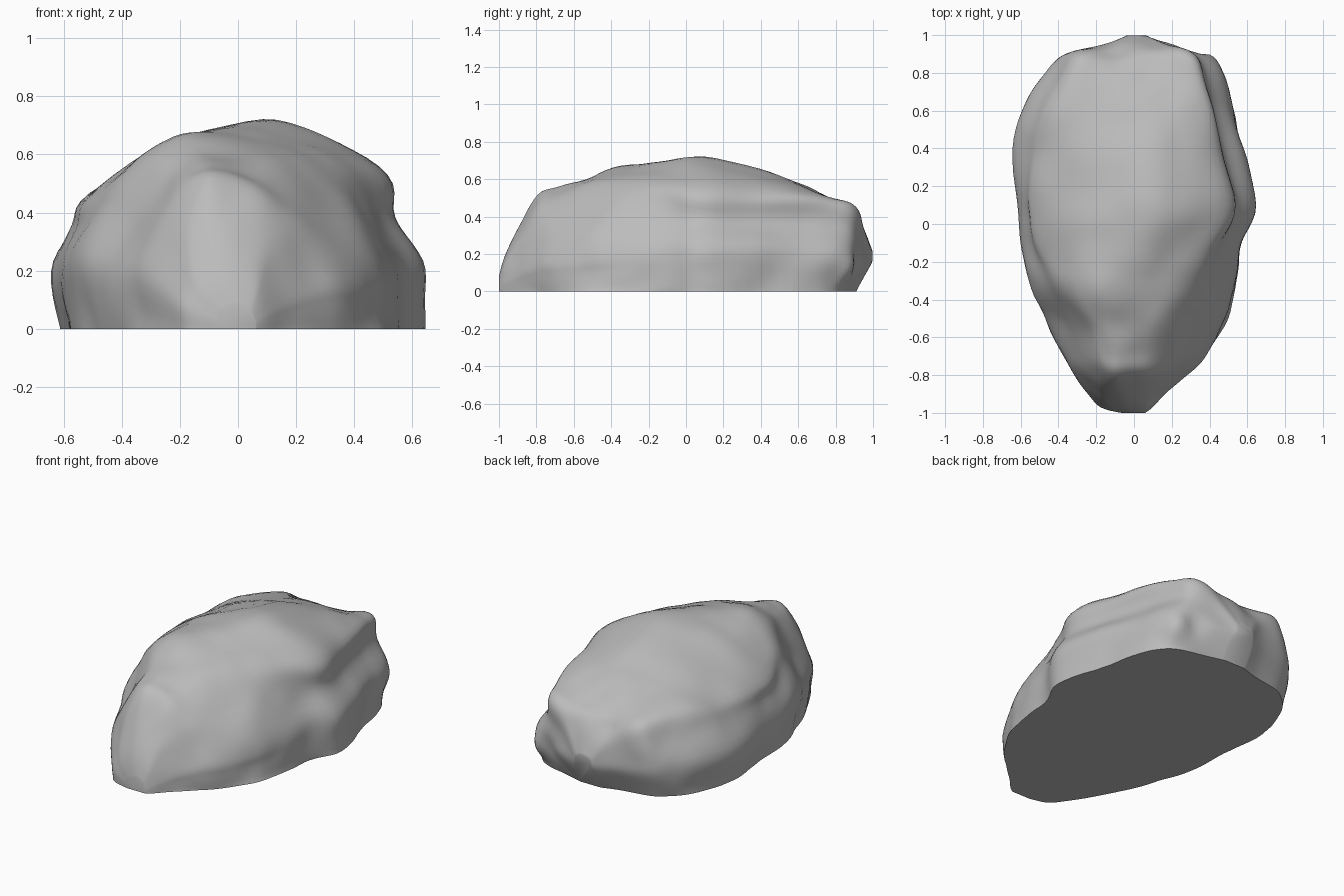
import bpy, bmesh, math
from mathutils import Vector, noise

default_cube = bpy.data.objects.get("Cube")
if default_cube:
    bpy.data.objects.remove(default_cube, do_unlink=True)

# Cross-sections from front to back:
# y, low x, high x, low shoulder (x, z), crest (x, z), high shoulder (x, z)
STATIONS = [
    (-1.0, -.07, .06, -.05, .06, 0, .08, .04, .06),
    (-.97, -.18, .1, -.13, .15, -.04, .19, .06, .15),
    (-.9, -.25, .17, -.17, .28, -.06, .34, .08, .27),
    (-.79, -.33, .29, -.18, .45, -.08, .52, .09, .44),
    (-.68, -.39, .39, -.21, .5, -.09, .56, .12, .49),
    (-.5, -.48, .51, -.27, .53, -.1, .61, .18, .55),
    (-.3, -.56, .55, -.39, .53, -.1, .67, .3, .57),
    (-.1, -.61, .57, -.51, .46, 0, .7, .43, .56),
    (.1, -.61, .65, -.52, .46, .1, .715, .51, .52),
    (.4, -.64, .58, -.48, .47, .1, .655, .46, .51),
    (.65, -.57, .52, -.41, .49, .04, .56, .4, .51),
    (.82, -.45, .45, -.33, .46, .02, .47, .34, .48),
    (.9, -.36, .37, -.27, .41, .02, .42, .29, .44),
    (.95, -.17, .22, -.12, .32, .03, .34, .17, .33),
    (1.0, -.05, .09, -.03, .19, .02, .21, .06, .19),
]

# Local swellings and hollows: centre, radius, amount
LUMPS = [
    ((.4, .87, .11), .07, .03),
    ((.32, .93, .16), .06, -.03),
    ((.25, .87, .43), .1, .02),
    ((-.34, .89, .34), .1, .02),
    ((-.1, .92, .4), .09, -.03),
    ((-.6, .4, .2), .16, .01),
    ((-.39, -.52, .26), .12, -.035),
    ((.5, -.55, .1), .13, -.02),
    ((.5, .5, .3), .2, -.02),
    ((-.2, -.4, .62), .12, .015),
]


def spline(keys, steps):
    """Smooth curve through a list of equal-length tuples."""
    keys = [Vector(k) for k in keys]
    result = []
    for i in range(len(keys) - 1):
        a, b = keys[max(i - 1, 0)], keys[i]
        c, d = keys[i + 1], keys[min(i + 2, len(keys) - 1)]
        for s in range(steps):
            t = s / steps
            result.append(b + (c - a) * t / 2
                          + (a * 2 - b * 5 + c * 4 - d) * t * t / 2
                          + (b * 3 - a - c * 3 + d) * t ** 3 / 2)
    result.append(keys[-1])
    return result


def section(station):
    """Arch from one ground edge over the crest to the other."""
    y, low, high, low_x, low_z, crest_x, crest_z, high_x, high_z = station
    # The high side is a plain slope in front and a ledge behind
    slope = min(1, max(0, .3 - y * 2))
    high_wall = .25 + .25 * slope
    keys = [
        (low * .95, y, 0),
        (low, y, low_z * .42),
        (low * .45 + low_x * .55, y, low_z * .76),
        (low_x, y, low_z),
        ((low_x + crest_x) / 2, y, low_z * .3 + crest_z * .7),
        (crest_x, y, crest_z),
        ((high_x + crest_x) / 2, y, high_z * .3 + crest_z * .7),
        (high_x, y, high_z),
        (high * high_wall + high_x * (1 - high_wall), y, high_z * .74),
        (high * (1 - .04 * slope), y, high_z * (.46 - .1 * slope)),
        (high * .99, y, high_z * .18),
        (high * .99, y, 0),
    ]
    return spline(keys, 5)


def weather(point, normal):
    """Push the surface along its normal by lumps and soft noise."""
    calm = min(1, (1.02 - abs(point.y)) * 4)
    push = calm * (.02 * noise.noise(point * 4) + .008 * noise.noise(point * 9))
    for centre, radius, amount in LUMPS:
        gap = (point - Vector(centre)).length / radius
        push += amount * math.exp(-gap * gap)
    moved = point + normal * push
    # Undercut the back near the ground
    if moved.y > .7:
        moved.y -= .3 * (moved.y - .7) * max(0, 1 - moved.z / .16)
    moved.z = 0 if point.z < .0001 else max(moved.z, .002)
    return moved


# Rock body lofted through the sections
bm = bmesh.new()
rows = [[bm.verts.new(p) for p in section(s)] for s in spline(STATIONS, 5)]
for near, far in zip(rows, rows[1:]):
    for i in range(len(near) - 1):
        bm.faces.new((near[i], far[i], far[i + 1], near[i + 1]))
bm.faces.new(rows[0])
bm.faces.new(rows[-1][::-1])

# Flat underside
for near, far in zip(rows, rows[1:]):
    bm.faces.new((near[0], near[-1], far[-1], far[0]))
bmesh.ops.recalc_face_normals(bm, faces=bm.faces)
bm.normal_update()

# Weathered surface, softened a little above the ground
moved = [weather(v.co.copy(), v.normal.copy()) for v in bm.verts]
for vert, place in zip(bm.verts, moved):
    vert.co = place
above_ground = [v for v in bm.verts if v.co.z > .001]
for _ in range(2):
    bmesh.ops.smooth_vert(bm, verts=above_ground, factor=.4,
                          use_axis_x=True, use_axis_y=True, use_axis_z=True)

mesh = bpy.data.meshes.new("rock")
bm.to_mesh(mesh)
bm.free()
rock = bpy.data.objects.new("rock", mesh)
bpy.context.collection.objects.link(rock)

# Stone colour
stone = bpy.data.materials.new("stone grey")
stone.use_nodes = True
colour = (.5, .5, .5, 1)
stone.diffuse_color = colour
stone.node_tree.nodes["Principled BSDF"].inputs["Base Color"].default_value = colour
mesh.materials.append(stone)

bpy.ops.object.select_all(action="DESELECT")
rock.select_set(True)
bpy.context.view_layer.objects.active = rock
bpy.ops.object.shade_smooth_by_angle(angle=math.radians(50))
